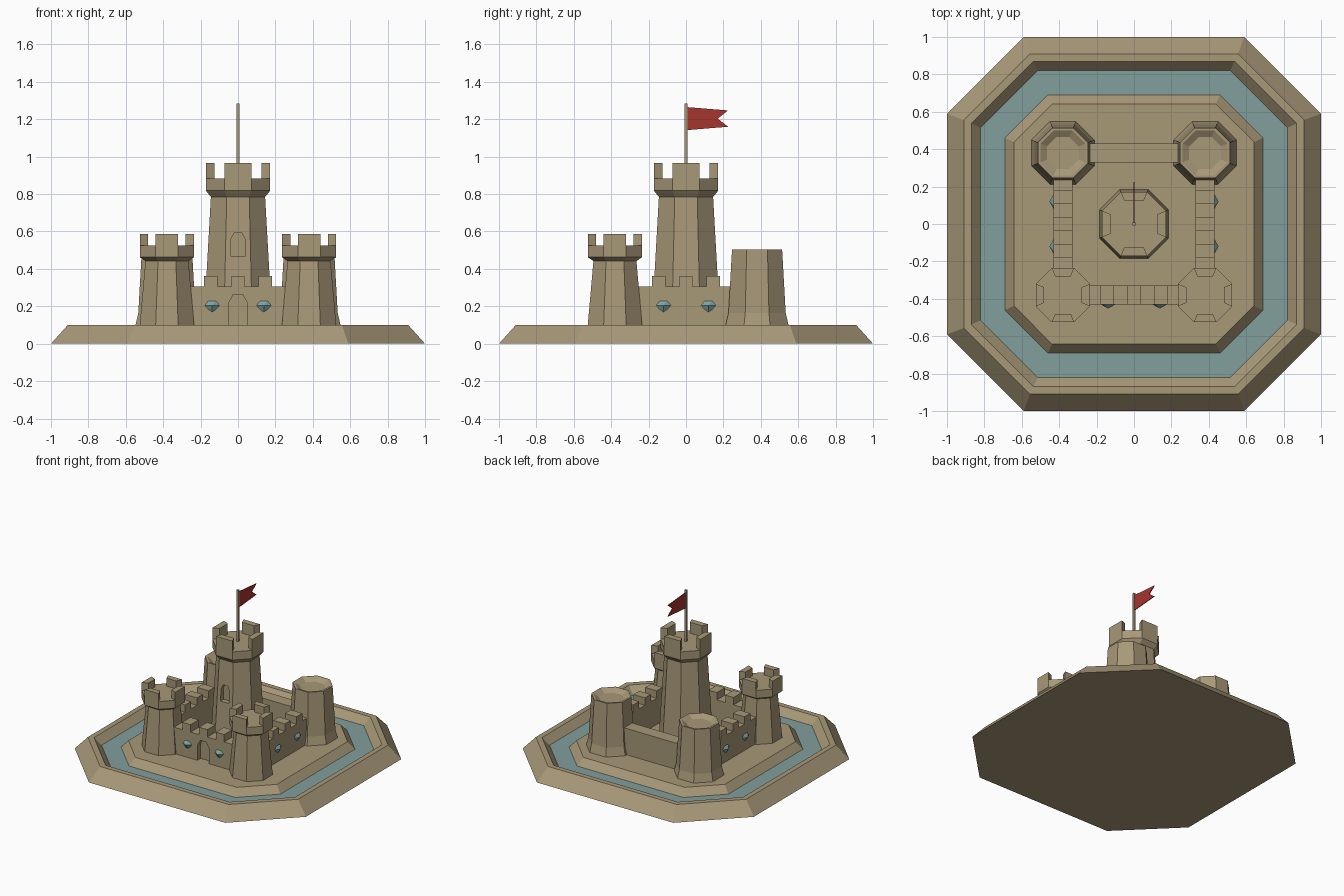
import bpy, bmesh, math
from mathutils import Matrix, Vector

if "Cube" in bpy.data.objects:
    bpy.data.objects.remove(bpy.data.objects["Cube"])


def material(name, rgb):
    m = bpy.data.materials.new(name)
    m.diffuse_color = (*rgb, 1)
    m.use_nodes = True
    m.node_tree.nodes["Principled BSDF"].inputs["Base Color"].default_value = m.diffuse_color
    return m


sand = material("sand", (0.39, 0.315, 0.187))
water = material("moat_water", (0.22, 0.345, 0.335))
shell_teal = material("shell_teal", (0.22, 0.38, 0.38))
red = material("flag_red", (0.38, 0.035, 0.03))
T = math.tan(math.pi / 8)  # half side of a regular octagon of unit half width


def finish(bm, name, mats, angle=0):
    bmesh.ops.recalc_face_normals(bm, faces=bm.faces)
    bm.transform(Matrix.Rotation(angle, 4, 'Z'))
    me = bpy.data.meshes.new(name)
    bm.to_mesh(me)
    bm.free()
    for m in mats:
        me.materials.append(m)
    ob = bpy.data.objects.new(name, me)
    bpy.context.collection.objects.link(ob)
    return ob


def octagon_stack(bm, rings, cx=0, cy=0, mat_of=lambda i: 0):
    """Closed solid through octagon rings (half width, corner, z)."""
    loops = []
    for a, b, z in rings:
        pts = [(a, -b), (a, b), (b, a), (-b, a), (-a, b), (-a, -b), (-b, -a), (b, -a)]
        loops.append([bm.verts.new((cx + x, cy + y, z)) for x, y in pts])
    for i in range(len(loops) - 1):
        p, q = loops[i], loops[i + 1]
        for k in range(8):
            j = (k + 1) % 8
            bm.faces.new((p[k], p[j], q[j], q[k])).material_index = mat_of(i)
    bm.faces.new(loops[0])
    bm.faces.new(loops[-1])


def extrude(bm, pts, vec):
    """Closed prism from a polygon of 3D points."""
    vec = Vector(vec)
    lo = [bm.verts.new(p) for p in pts]
    hi = [bm.verts.new(Vector(p) + vec) for p in pts]
    bm.faces.new(lo)
    bm.faces.new(hi)
    for k in range(len(pts)):
        j = (k + 1) % len(pts)
        bm.faces.new((lo[k], lo[j], hi[j], hi[k]))


def regular(*rings):
    return [(a, a * T, z) for a, z in rings]


def battlement(name, cx, cy, a, z0, z1, depth):
    """Four merlons on the axial sides of an octagonal crown."""
    bm = bmesh.new()
    for k in range(4):
        r = Matrix.Rotation(k * math.pi / 2, 3, 'Z')
        i = a - depth
        quad = [(-a * T, -a, z0), (a * T, -a, z0), (i * T, -i, z0), (-i * T, -i, z0)]
        extrude(bm, [r @ Vector(p) + Vector((cx, cy, 0)) for p in quad], (0, 0, z1 - z0))
    finish(bm, name, [sand])


def recess(target, name, w, z0, z1, z2, y0, y1):
    """Arched recess cut from the front."""
    bm = bmesh.new()
    pts = [(-w, z0), (w, z0), (w, z1), (w * 0.5, z2), (-w * 0.5, z2), (-w, z1)]
    extrude(bm, [(x, y0, z) for x, z in pts], (0, y1 - y0, 0))
    cutter = finish(bm, name, [sand])
    cutter.hide_render = True
    cutter.hide_viewport = True
    mod = target.modifiers.new("recess", 'BOOLEAN')
    mod.operation = 'DIFFERENCE'
    mod.solver = 'EXACT'
    mod.object = cutter


# Base with rim, moat and central plateau
bm = bmesh.new()
octagon_stack(bm, [(1, .59, 0), (.91, .556, .1), (.87, .537, .1), (.82, .515, .045),
                   (.69, .46, .045), (.642, .438, .1)], mat_of=lambda i: 1 if i == 3 else 0)
finish(bm, "base", [sand, water])

# Keep with window recess and battlements
bm = bmesh.new()
octagon_stack(bm, regular((.184, .09), (.145, .785), (.172, .818), (.172, .882)))
keep = finish(bm, "keep", [sand])
recess(keep, "window_cutter", .037, .465, .56, .595, -.3, -.125)
battlement("keep_merlons", 0, 0, .172, .882, .967, .047)

# Corner towers: crowned at the front, plain dished buckets at the back
for side, s in (("left", -1), ("right", 1)):
    bm = bmesh.new()
    octagon_stack(bm, regular((.146, .09), (.115, .442), (.145, .463), (.145, .524)), s * .38, -.38)
    finish(bm, f"front_tower_{side}", [sand])
    battlement(f"front_tower_merlons_{side}", s * .38, -.38, .145, .524, .586, .045)
    bm = bmesh.new()
    octagon_stack(bm, regular((.168, .09), (.168, .1), (.153, .165), (.134, .503), (.12, .503),
                              (.085, .48)), s * .38, .38)
    finish(bm, f"back_tower_{side}", [sand])

# Curtain walls: three crenellated, the back one plain
top, high = .305, .363
for name, k, shell_x in (("front", 0, .138), ("right", 1, .12), ("back", 2, 0), ("left", 3, .12)):
    angle = k * math.pi / 2
    profile = [(.29, .09), (-.29, .09), (-.29, top)]
    if name != "back":
        for c in (-.145, 0, .145):
            profile += [(c - .036, top), (c - .036, high), (c + .036, high), (c + .036, top)]
    profile.append((.29, top))
    bm = bmesh.new()
    extrude(bm, [(x, -.43, z) for x, z in profile], (0, .1, 0))
    wall = finish(bm, f"{name}_wall", [sand], angle)
    if name == "front":
        recess(wall, "door_cutter", .051, .08, .215, .262, -.5, -.39)
    # Pairs of shells pressed into the wall
    if shell_x:
        bm = bmesh.new()
        for c in (-shell_x, shell_x):
            rim = [(-.043, .205), (-.022, .231), (.022, .231), (.043, .205), (.022, .181),
                   (0, .166), (-.022, .181)]
            vs = [bm.verts.new((c + x, -.428, z)) for x, z in rim]
            apex = bm.verts.new((c, -.452, .205))
            for i in range(7):
                bm.faces.new((vs[i], vs[(i + 1) % 7], apex))
            bm.faces.new(vs)
        finish(bm, f"{name}_shells", [shell_teal], angle)

# Flag pole and swallow-tailed flag
bm = bmesh.new()
p = .008
extrude(bm, [(-p, -p, .87), (p, -p, .87), (p, p, .87), (-p, p, .87)], (0, 0, .413))
finish(bm, "flag_pole", [sand])
bm = bmesh.new()
outline = [(.005, 1.265), (.225, 1.247), (.17, 1.203), (.225, 1.16), (.005, 1.142)]
extrude(bm, [(-.003, y, z) for y, z in outline], (.006, 0, 0))
finish(bm, "flag", [red])
